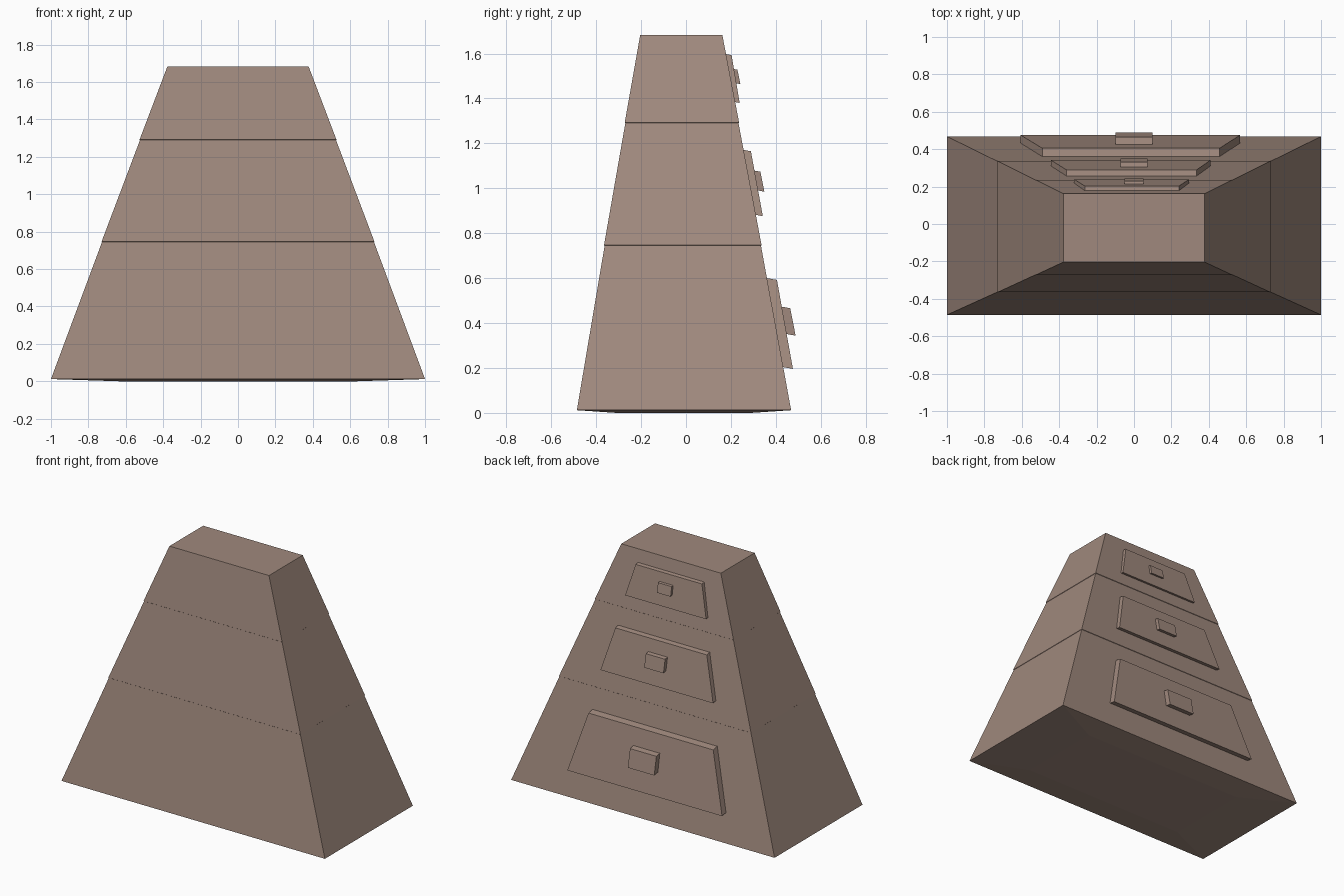
import bpy, bmesh

if "Cube" in bpy.data.objects:
    bpy.data.objects.remove(bpy.data.objects["Cube"])

mat = bpy.data.materials.new("brown_wood")
mat.diffuse_color = (0.35, 0.25, 0.205, 1)
mat.use_nodes = True
mat.node_tree.nodes["Principled BSDF"].inputs["Base Color"].default_value = mat.diffuse_color


def loft(name, rings):
    """Bridge rings of four points in order and cap both ends."""
    bm = bmesh.new()
    rows = [[bm.verts.new(p) for p in r] for r in rings]
    for a, b in zip(rows, rows[1:]):
        for i in range(4):
            j = (i + 1) % 4
            bm.faces.new((a[i], a[j], b[j], b[i]))
    bm.faces.new(rows[0][::-1])
    bm.faces.new(rows[-1])
    bmesh.ops.recalc_face_normals(bm, faces=bm.faces)
    me = bpy.data.meshes.new(name)
    bm.to_mesh(me)
    bm.free()
    me.materials.append(mat)
    ob = bpy.data.objects.new(name, me)
    bpy.context.collection.objects.link(ob)


def rect(hx, y0, y1, z):
    return [(-hx, y0, z), (hx, y0, z), (hx, y1, z), (-hx, y1, z)]


def level(z, grow=0.0):
    """Cross-section of the tapered body at height z."""
    t = (z - 0.012) / (1.682 - 0.012)
    return rect(1 - 0.622 * t + grow, -0.486 + 0.282 * t - grow,
                0.468 - 0.306 * t + grow, z)


# Tapered body with faint seams between its three tiers and a slightly bowed base
loft("body", [rect(0.63, -0.31, 0.29, 0.0), level(0.012),
              level(0.745), level(0.747, 0.003),
              level(1.29), level(1.292, 0.003), level(1.682)])


def slab(name, low, high, depth):
    """Plate on the sloping back; low/high = (x0, x1, outer y, z)."""
    def back(e):
        x0, x1, y, z = e
        dy, dz = depth, -depth * 0.18
        return (x0, x1, y - dy, z + depth * 0.18)
    ring = lambda a, b: [(a[0], a[2], a[3]), (a[1], a[2], a[3]),
                         (b[1], b[2], b[3]), (b[0], b[2], b[3])]
    loft(name, [ring(back(low), back(high)), ring(low, high)])


# Drawer fronts and their handles: bottom edge, top edge, thickness
drawers = [
    ((-0.607, 0.568, 0.476, 0.196), (-0.49, 0.457, 0.405, 0.592), 0.05,
     0.1, (0.488, 0.344), (0.464, 0.466)),
    ((-0.445, 0.41, 0.342, 0.876), (-0.36, 0.334, 0.289, 1.165), 0.04,
     0.073, (0.349, 0.985), (0.331, 1.074)),
    ((-0.32, 0.295, 0.239, 1.38), (-0.263, 0.24, 0.203, 1.593), 0.03,
     0.052, (0.242, 1.464), (0.229, 1.528)),
]
for n, (low, high, d, hx, hl, hh) in enumerate(drawers, 1):
    slab(f"drawer_front_{n}", low, high, d)
    slab(f"drawer_handle_{n}", (-hx, hx, *hl), (-hx, hx, *hh), d)
